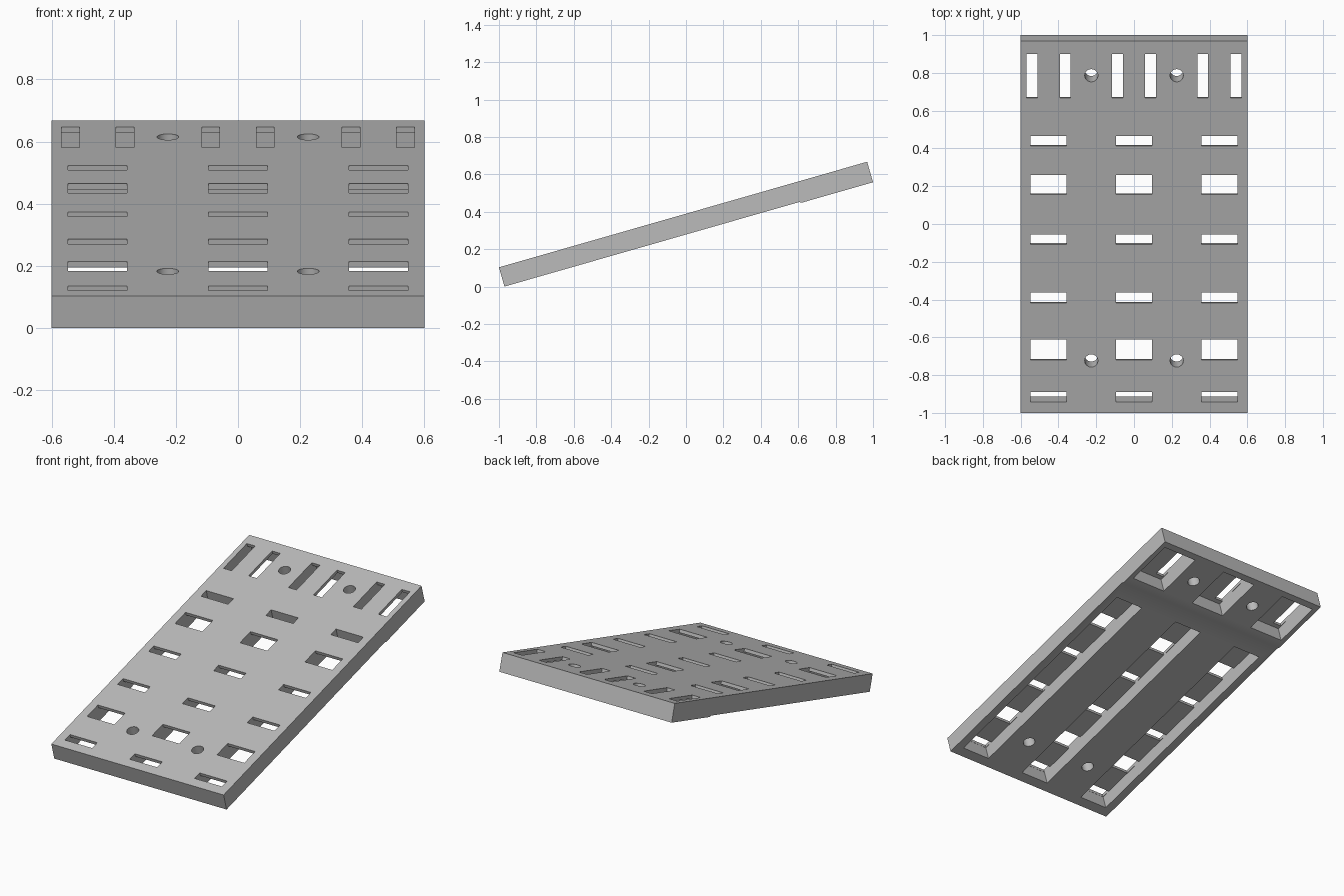
import bpy, bmesh
from math import radians, sin, cos
from mathutils import Matrix

cube = bpy.data.objects.get("Cube")
if cube:
    bpy.data.objects.remove(cube, do_unlink=True)

TILT = radians(16)
FRONT_T, BACK_T, SKIN = 0.107, 0.114, 0.02
HALF_W = 0.6
LENGTH = (2 - BACK_T * sin(TILT)) / cos(TILT)
EPS = 0.0008

grey = bpy.data.materials.new("plain grey")
grey.use_nodes = True
grey.diffuse_color = (0.5, 0.5, 0.5, 1)
grey.node_tree.nodes["Principled BSDF"].inputs["Base Color"].default_value = (0.5, 0.5, 0.5, 1)


def along(y):
    """Distance up the slope for a point of the top face at depth y."""
    return (y + 1) / cos(TILT)


def finish(name, bm):
    bmesh.ops.recalc_face_normals(bm, faces=bm.faces)
    mesh = bpy.data.meshes.new(name)
    bm.to_mesh(mesh)
    bm.free()
    mesh.materials.append(grey)
    ob = bpy.data.objects.new(name, mesh)
    bpy.context.collection.objects.link(ob)
    return ob


def add_box(bm, x0, x1, u0, u1, z0, z1):
    m = Matrix.Translation(((x0 + x1) / 2, (u0 + u1) / 2, (z0 + z1) / 2))
    m = m @ Matrix.Diagonal((x1 - x0, u1 - u0, z1 - z0, 1))
    bmesh.ops.create_cube(bm, size=1, matrix=m)


# Sloping plate: side profile with a slightly thicker back end, extruded in x
profile = [(0, 0), (LENGTH, 0), (LENGTH, -BACK_T), (LENGTH - 0.395, -BACK_T),
           (LENGTH - 0.41, -FRONT_T), (0, -FRONT_T)]
bm = bmesh.new()
side = bm.faces.new([bm.verts.new((-HALF_W, u, z)) for u, z in profile])
ext = bmesh.ops.extrude_face_region(bm, geom=[side])
bmesh.ops.translate(bm, vec=(2 * HALF_W, 0, 0),
                    verts=[v for v in ext["geom"] if isinstance(v, bmesh.types.BMVert)])
plate = finish("slotted_ramp_plate", bm)

# Hollows on the underside: three long channels and three back pockets
columns = (-0.452, 0, 0.452)
under = bmesh.new()
for x in columns:
    add_box(under, x - 0.096, x + 0.096, along(-0.942), along(0.466), -0.3, -SKIN)
    add_box(under, x - 0.117, x + 0.117, LENGTH - 0.34, LENGTH - 0.04, -0.3, -SKIN)

# Openings through the thin top: cross slots and paired lengthwise slots
rows = [(-0.942, -0.889), (-0.72, -0.611), (-0.418, -0.362),
        (-0.108, -0.055), (0.155, 0.261), (0.412, 0.466)]
openings = bmesh.new()
for x in columns:
    for y0, y1 in rows:
        add_box(openings, x - 0.096 + EPS, x + 0.096 - EPS,
                along(y0) + EPS, along(y1) - EPS, -0.04, 0.1)
    for s in (-1, 1):
        a, b = sorted((x + s * 0.059, x + s * (0.117 - EPS)))
        add_box(openings, a, b, along(0.667), along(0.9), -0.04, 0.1)

# Round screw holes through the full thickness
for x in (-0.226, 0.226):
    for y in (-0.724, 0.786):
        bmesh.ops.create_cone(openings, cap_ends=True, segments=32, radius1=0.035, radius2=0.035,
                              depth=0.6, matrix=Matrix.Translation((x, along(y), 0)))

# Cut the plate, then drop the cutters
for name, cutter_bm in (("underside_cutter", under), ("opening_cutter", openings)):
    cutter = finish(name, cutter_bm)
    cutter.hide_render = True
    mod = plate.modifiers.new(name, "BOOLEAN")
    mod.operation, mod.solver, mod.object = "DIFFERENCE", "EXACT", cutter
    bpy.context.view_layer.objects.active = plate
    bpy.ops.object.modifier_apply(modifier=mod.name)
    bpy.data.objects.remove(cutter, do_unlink=True)

# Tilt the plate to rest on its front lower edge
plate.location = (0, -1, FRONT_T * cos(TILT))
plate.rotation_euler = (TILT, 0, 0)
bpy.ops.object.select_all(action="DESELECT")
plate.select_set(True)
bpy.ops.object.shade_smooth_by_angle(angle=radians(30))
